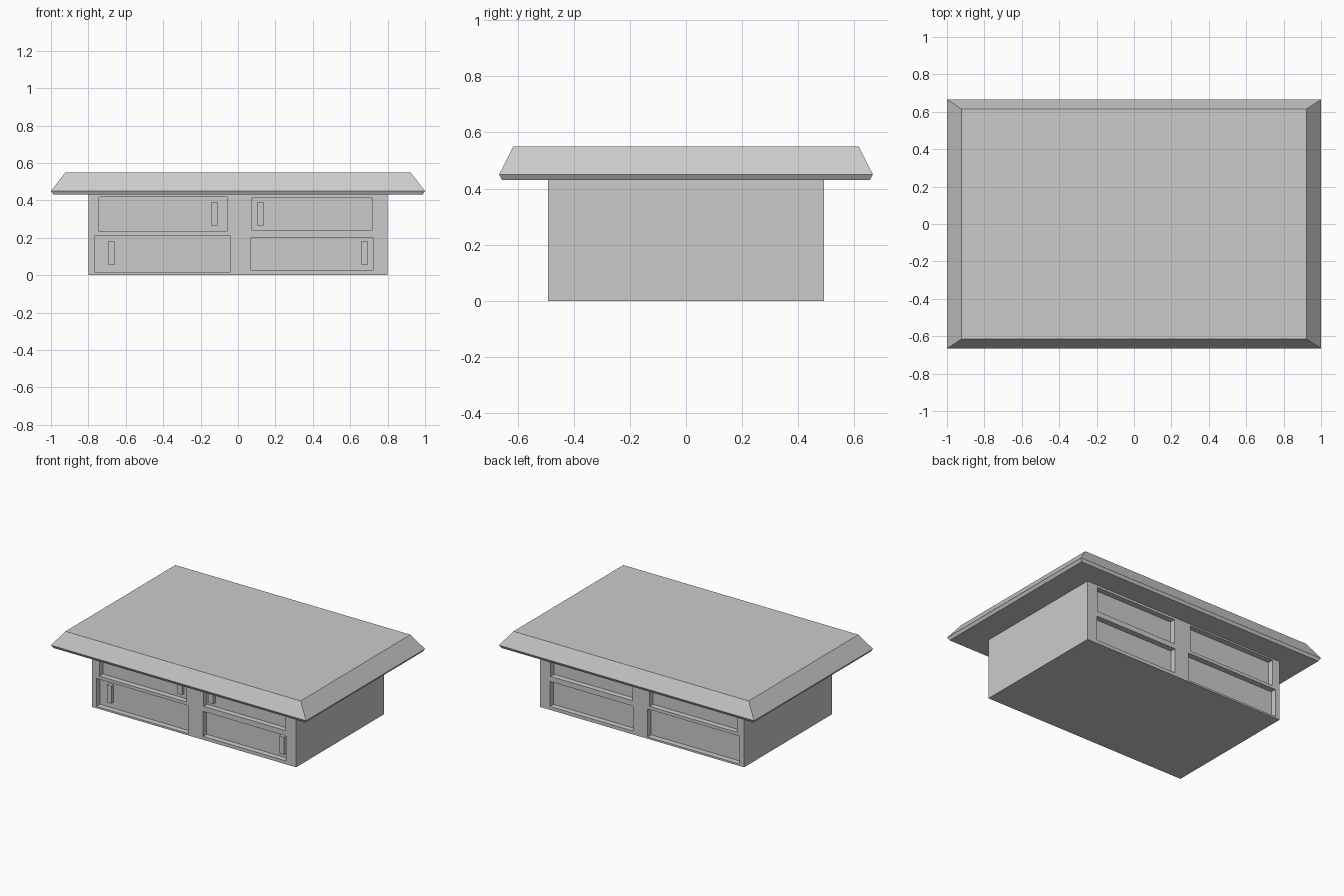
import bpy
import bmesh

if "Cube" in bpy.data.objects:
    bpy.data.objects.remove(bpy.data.objects["Cube"])


def add_box(bm, x, y, z):
    """Add a box spanning the (min, max) ranges in x, y and z."""
    verts = bmesh.ops.create_cube(bm, size=1)["verts"]
    for v in verts:
        v.co = [r[0] if c < 0 else r[1] for c, r in zip(v.co, (x, y, z))]


def make_object(name, bm):
    bmesh.ops.recalc_face_normals(bm, faces=bm.faces)
    mesh = bpy.data.meshes.new(name)
    bm.to_mesh(mesh)
    bm.free()
    obj = bpy.data.objects.new(name, mesh)
    bpy.context.collection.objects.link(obj)
    return obj


def box_object(name, x, y, z):
    bm = bmesh.new()
    add_box(bm, x, y, z)
    return make_object(name, bm)


HALF_DEPTH = 0.492
RECESS = 0.04
BACK_OF_RECESS = HALF_DEPTH - RECESS

# name: recess x range, recess z range, handle x range, handle z range
drawers = {
    "upper_left": ((-0.743, -0.059), (0.233, 0.419), (-0.144, -0.107), (0.265, 0.388)),
    "upper_right": ((0.075, 0.717), (0.238, 0.414), (0.102, 0.139), (0.265, 0.388)),
    "lower_left": ((-0.765, -0.043), (0.013, 0.211), (-0.695, -0.658), (0.056, 0.179)),
    "lower_right": ((0.07, 0.722), (0.024, 0.201), (0.658, 0.695), (0.056, 0.179)),
}

# Cabinet body with recessed drawer panels on front and back
body = box_object("cabinet_body", (-0.8, 0.8), (-HALF_DEPTH, HALF_DEPTH), (0, 0.43))
bm = bmesh.new()
for rx, rz, _, _ in drawers.values():
    add_box(bm, rx, (-0.6, -BACK_OF_RECESS), rz)
    add_box(bm, rx, (BACK_OF_RECESS, 0.6), rz)
cutter = make_object("recess_cutter", bm)
cutter.hide_render = True
cutter.hide_set(True)
cut = body.modifiers.new("drawer_recesses", "BOOLEAN")
cut.operation = "DIFFERENCE"
cut.solver = "EXACT"
cut.object = cutter
bpy.context.view_layer.objects.active = body
bpy.ops.object.modifier_apply(modifier=cut.name)
bpy.data.objects.remove(cutter)

# Handles, on the front drawers only
for name, (_, _, hx, hz) in drawers.items():
    box_object(name + "_handle", hx,
               (-BACK_OF_RECESS - 0.025, -BACK_OF_RECESS + 0.005), hz)

# Table top: stacked rectangular rings (half x, half y, z)
bm = bmesh.new()
rings = []
for hx, hy, z in ((0.987, 0.655, 0.43), (1.0, 0.666, 0.45), (0.922, 0.615, 0.55)):
    rings.append([bm.verts.new((sx * hx, sy * hy, z))
                  for sx, sy in ((-1, -1), (1, -1), (1, 1), (-1, 1))])
for low, high in zip(rings, rings[1:]):
    for i in range(4):
        j = (i + 1) % 4
        bm.faces.new((low[i], low[j], high[j], high[i]))
bm.faces.new(rings[0])
bm.faces.new(rings[-1])
make_object("table_top", bm)
